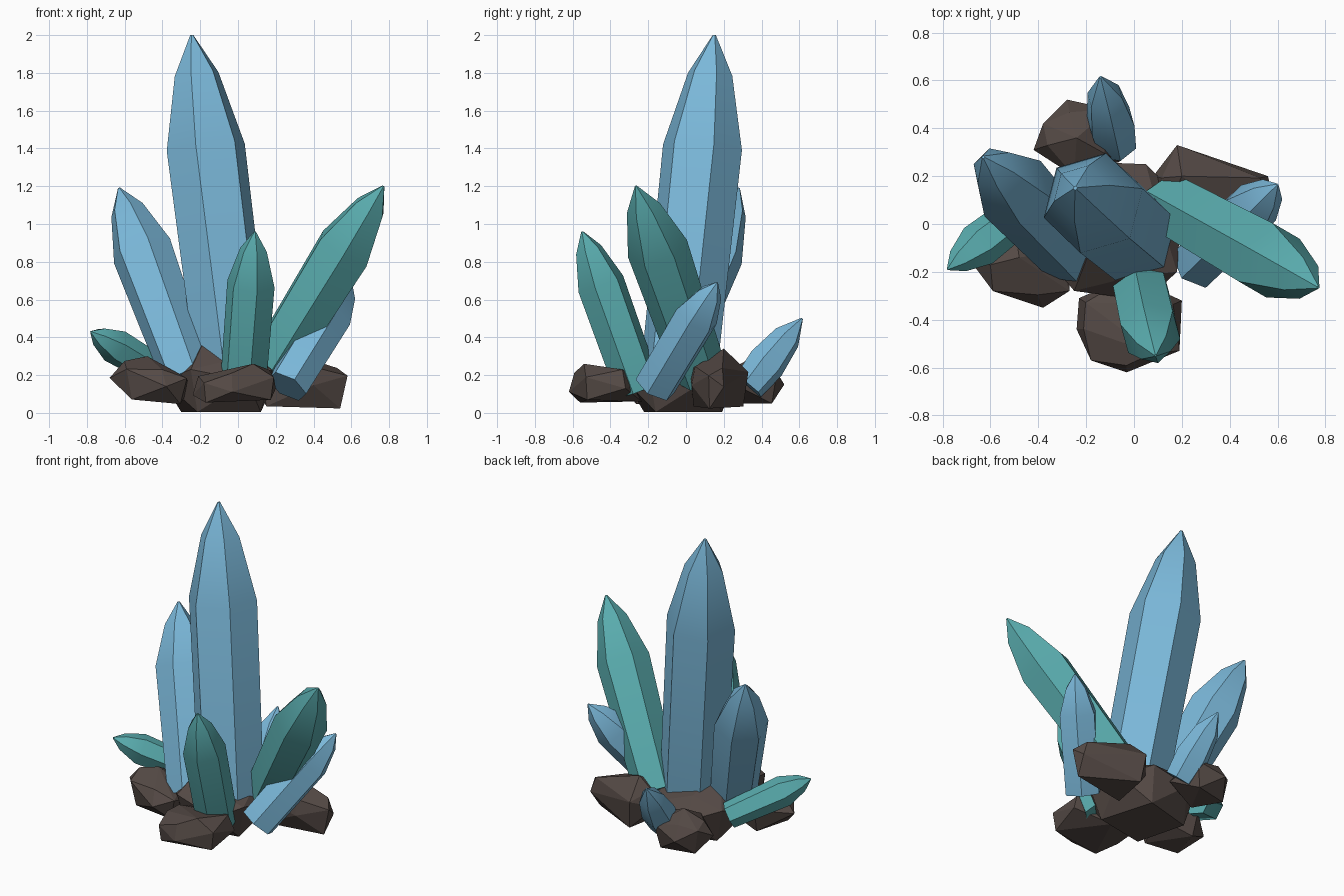
import bpy, bmesh
from math import cos, sin, radians
from mathutils import Vector

if "Cube" in bpy.data.objects:
    bpy.data.objects.remove(bpy.data.objects["Cube"], do_unlink=True)


def material(name, rgb):
    mat = bpy.data.materials.new(name)
    mat.use_nodes = True
    colour = (*rgb, 1)
    mat.diffuse_color = colour
    mat.node_tree.nodes["Principled BSDF"].inputs["Base Color"].default_value = colour
    return mat


BLUE = material("ice blue", (0.195, 0.475, 0.69))
TEAL = material("sea teal", (0.10, 0.41, 0.42))
BROWN = material("rock brown", (0.09, 0.068, 0.06))


def add_object(name, bm, mat):
    bmesh.ops.recalc_face_normals(bm, faces=bm.faces)
    mesh = bpy.data.meshes.new(name)
    bm.to_mesh(mesh)
    bm.free()
    mesh.materials.append(mat)
    obj = bpy.data.objects.new(name, mesh)
    bpy.context.collection.objects.link(obj)
    return obj


# Crystal profiles: fraction of length, fraction of radius
TALL = [(0, 0.86), (0.67, 1), (0.885, 0.56), (1, 0.04)]
STOUT = [(0, 0.96), (0.67, 1), (0.885, 0.56), (1, 0.04)]
STUBBY = [(0, 0.85), (0.34, 1), (0.72, 0.74), (1, 0.05)]


def crystal(name, mat, base, tip, radius, roll, profile=TALL, sides=6):
    base, tip = Vector(base), Vector(tip)
    axis = tip - base
    turn = Vector((0, 0, 1)).rotation_difference(axis)
    bm = bmesh.new()
    rings = []
    for along, wide in profile:
        ring = []
        for i in range(sides):
            a = radians(roll) + radians(360 / sides) * i
            spoke = Vector((cos(a), sin(a), 0)) * radius * wide
            ring.append(bm.verts.new(base + axis * along + turn @ spoke))
        rings.append(ring)
    for low, high in zip(rings, rings[1:]):
        for i in range(sides):
            j = (i + 1) % sides
            bm.faces.new((low[i], low[j], high[j], high[i]))
    bm.faces.new(rings[0])
    bm.faces.new(rings[-1])
    obj = add_object(name, bm, mat)
    # Soft along the length, crisp along the long edges
    bpy.ops.object.select_all(action="DESELECT")
    obj.select_set(True)
    bpy.context.view_layer.objects.active = obj
    bpy.ops.object.shade_smooth_by_angle(angle=radians(30))


def rock(name, outline, bottom, middle, top, peak, slope=(0, 0), foot=0.78, crown=0.66):
    """Chipped boulder: a hull of an outline, a smaller foot and a tilted crown."""
    pts = [Vector((x, y, 0)) for x, y in outline]
    centre = sum(pts, Vector()) / len(pts)
    tilt = Vector((*slope, 0))
    bm = bmesh.new()
    for i, p in enumerate(pts):
        d = p - centre
        lift = Vector((0, 0, d.dot(tilt)))
        bm.verts.new(p + lift + Vector((0, 0, middle + (0.03 if i % 2 else -0.03))))
        if i % 2:
            bm.verts.new(centre + d * foot + lift * 0.5 + Vector((0, 0, bottom)))
        else:
            bm.verts.new(centre + d * crown + lift + Vector((0, 0, top)))
    bm.verts.new(peak)
    hull = bmesh.ops.convex_hull(bm, input=bm.verts)
    loose = {g for g in hull["geom_interior"] + hull["geom_unused"]
             if isinstance(g, bmesh.types.BMVert)}
    bmesh.ops.delete(bm, geom=list(loose), context="VERTS")
    bmesh.ops.dissolve_limit(bm, angle_limit=radians(8), verts=bm.verts, edges=bm.edges)
    add_object(name, bm, BROWN)


# Crystals: base centre, tip, radius, roll
crystal("main_crystal", BLUE, (-0.02, -0.04, 0.2), (-0.245, 0.15, 2), 0.216, 16, STOUT)
crystal("left_tall_crystal", TEAL, (0.15, 0.08, 0.2), (0.77, -0.265, 1.2), 0.163, 30)
crystal("right_tall_crystal", BLUE, (-0.26, -0.12, 0.18), (-0.63, 0.28, 1.19), 0.165, 45)
crystal("front_crystal", TEAL, (0.025, -0.25, 0.12), (0.09, -0.55, 0.96), 0.13, 45, STOUT)
crystal("left_small_crystal", BLUE, (0.26, -0.165, 0.14), (0.6, 0.165, 0.69), 0.12, 45, STOUT)
crystal("back_crystal", BLUE, (-0.075, 0.33, 0.14), (-0.14, 0.615, 0.5), 0.105, 45, STUBBY)
crystal("right_small_crystal", TEAL, (-0.39, 0.11, 0.2), (-0.78, -0.19, 0.43), 0.095, 10)

# Rocks: outline, bottom, middle, top, peak
rock("centre_rock", [(-0.4, -0.1), (-0.25, -0.28), (0.05, -0.32), (0.18, -0.2),
                     (0.2, 0.1), (0.05, 0.25), (-0.2, 0.26), (-0.36, 0.14)],
     0.005, 0.2, 0.29, (-0.18, -0.1, 0.38))
rock("right_rock", [(-0.68, -0.16), (-0.59, -0.28), (-0.38, -0.35), (-0.27, -0.28),
                    (-0.26, -0.08), (-0.5, 0)],
     0.06, 0.18, 0.24, (-0.48, -0.14, 0.3), (-0.15, 0), foot=0.8)
rock("front_rock", [(-0.24, -0.44), (-0.18, -0.57), (-0.03, -0.62), (0.19, -0.53),
                    (0.2, -0.32), (-0.02, -0.22), (-0.23, -0.31)],
     0.06, 0.14, 0.21, (0.08, -0.54, 0.26), (0.08, 0), foot=0.93, crown=0.85)
rock("left_rock", [(0.08, 0.2), (0.12, 0.02), (0.4, 0.03), (0.58, 0.12),
                   (0.56, 0.2), (0.18, 0.33)],
     0.03, 0.18, 0.25, (0.2, 0.2, 0.34), (-0.05, 0), foot=0.85, crown=0.85)
rock("back_rock", [(-0.42, 0.31), (-0.38, 0.42), (-0.28, 0.52), (-0.1, 0.48),
                   (-0.06, 0.26), (-0.25, 0.2)],
     0.05, 0.18, 0.24, (-0.24, 0.36, 0.3))
